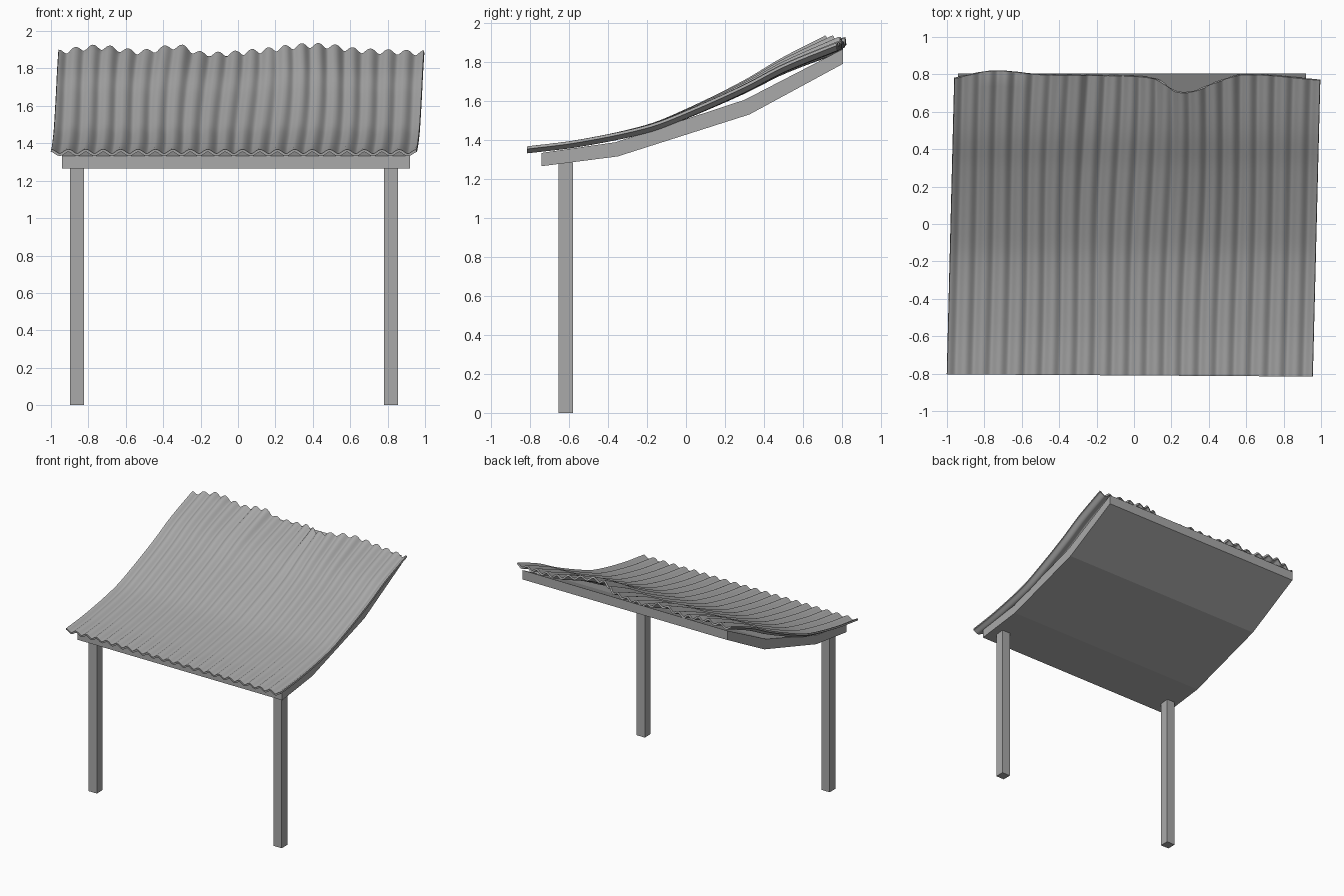
import bpy, bmesh, math

cube = bpy.data.objects.get("Cube")
if cube:
    bpy.data.objects.remove(cube, do_unlink=True)

grey = bpy.data.materials.new("weathered grey")
grey.use_nodes = True
colour = (0.4, 0.4, 0.4, 1)
grey.diffuse_color = colour
grey.node_tree.nodes["Principled BSDF"].inputs["Base Color"].default_value = colour


def add_object(name, bm):
    bmesh.ops.recalc_face_normals(bm, faces=bm.faces)
    mesh = bpy.data.meshes.new(name)
    bm.to_mesh(mesh)
    bm.free()
    mesh.materials.append(grey)
    obj = bpy.data.objects.new(name, mesh)
    bpy.context.collection.objects.link(obj)
    return obj


def smooth_curve(points, x):
    """Smooth interpolation through (x, value) points."""
    n = len(points)
    i = 0
    while i < n - 2 and x > points[i + 1][0]:
        i += 1

    def slope(k):
        a, b = points[max(k - 1, 0)], points[min(k + 1, n - 1)]
        return (b[1] - a[1]) / (b[0] - a[0])

    (x0, v0), (x1, v1) = points[i], points[i + 1]
    h = x1 - x0
    t = min(max((x - x0) / h, 0), 1)
    return ((2 * t**3 - 3 * t**2 + 1) * v0 + (t**3 - 2 * t**2 + t) * h * slope(i)
            + (3 * t**2 - 2 * t**3) * v1 + (t**3 - t**2) * h * slope(i + 1))


# Posts
for side, x in (("right", -0.862), ("left", 0.818)):
    bm = bmesh.new()
    bmesh.ops.create_cube(bm, size=1)
    bmesh.ops.scale(bm, vec=(0.075, 0.075, 1.285), verts=bm.verts)
    bmesh.ops.translate(bm, vec=(x, -0.617, 0.6425), verts=bm.verts)
    add_object(side + "_post", bm)

# Bent roof slab under the sheet
lower = [(-0.74, 1.265), (-0.35, 1.315), (0.325, 1.53), (0.805, 1.79)]
upper = [(-0.74, 1.333), (-0.36, 1.388), (0.3, 1.605), (0.805, 1.866)]
bm = bmesh.new()
rings = [[[bm.verts.new((x, y, z)) for y, z in line] for line in (lower, upper)]
         for x in (-0.94, 0.92)]
(la, ua), (lb, ub) = rings
for i in range(len(lower) - 1):
    bm.faces.new((la[i], la[i + 1], lb[i + 1], lb[i]))
    bm.faces.new((ua[i], ub[i], ub[i + 1], ua[i + 1]))
    for lo, up in rings:
        bm.faces.new((lo[i], up[i], up[i + 1], lo[i + 1]))
for i in (0, -1):
    bm.faces.new((la[i], lb[i], ub[i], ua[i]))
add_object("roof_slab", bm)

# Corrugated sheet, more warped towards its back edge
sweep = [(-0.82, 1.348), (-0.55, 1.382), (-0.2, 1.455), (0, 1.53),
         (0.3, 1.665), (0.5, 1.77), (0.8, 1.895)]
back_edge = [(-0.96, 0.78), (-0.75, 0.82), (-0.5, 0.80), (0, 0.79), (0.12, 0.77),
             (0.22, 0.71), (0.32, 0.71), (0.45, 0.76), (0.6, 0.80), (1, 0.77)]
back_height = [(-0.96, 1.88), (-0.75, 1.907), (-0.52, 1.882), (-0.33, 1.91),
               (-0.2, 1.87), (0.1, 1.887), (0.35, 1.915), (0.5, 1.912),
               (0.65, 1.89), (1, 1.876)]
WAVES, PER_WAVE, ROWS = 21, 12, 40
COLS = WAVES * PER_WAVE
bm = bmesh.new()
grid = []
for j in range(ROWS + 1):
    t = j / ROWS
    row = []
    for i in range(COLS + 1):
        u = i / COLS
        x = -1 + 1.955 * u + 0.04 * t
        end = smooth_curve(back_edge, x)
        front = -0.803 - 0.012 * u
        y = front + (end - front) * t
        # the sheet is rumpled near the back, so blend to its edge height
        lift = smooth_curve(back_height, x) - smooth_curve(sweep, end)
        z = smooth_curve(sweep, y) + lift * t**3
        z += (0.011 + 0.003 * t) * math.cos(math.tau * WAVES * u)
        inner = math.sin(math.pi * u)
        x += 0.016 * t * inner * math.sin(5 * t + 7 * u)
        row.append(bm.verts.new((x, y, z)))
    grid.append(row)
for a, b in zip(grid, grid[1:]):
    for i in range(COLS):
        bm.faces.new((a[i], a[i + 1], b[i + 1], b[i]))
sheet = add_object("corrugated_sheet", bm)
solid = sheet.modifiers.new("thickness", "SOLIDIFY")
solid.thickness = 0.014
solid.offset = 0

bpy.ops.object.select_all(action="DESELECT")
sheet.select_set(True)
bpy.context.view_layer.objects.active = sheet
bpy.ops.object.modifier_apply(modifier="thickness")
bpy.ops.object.shade_smooth_by_angle(angle=math.radians(40))
